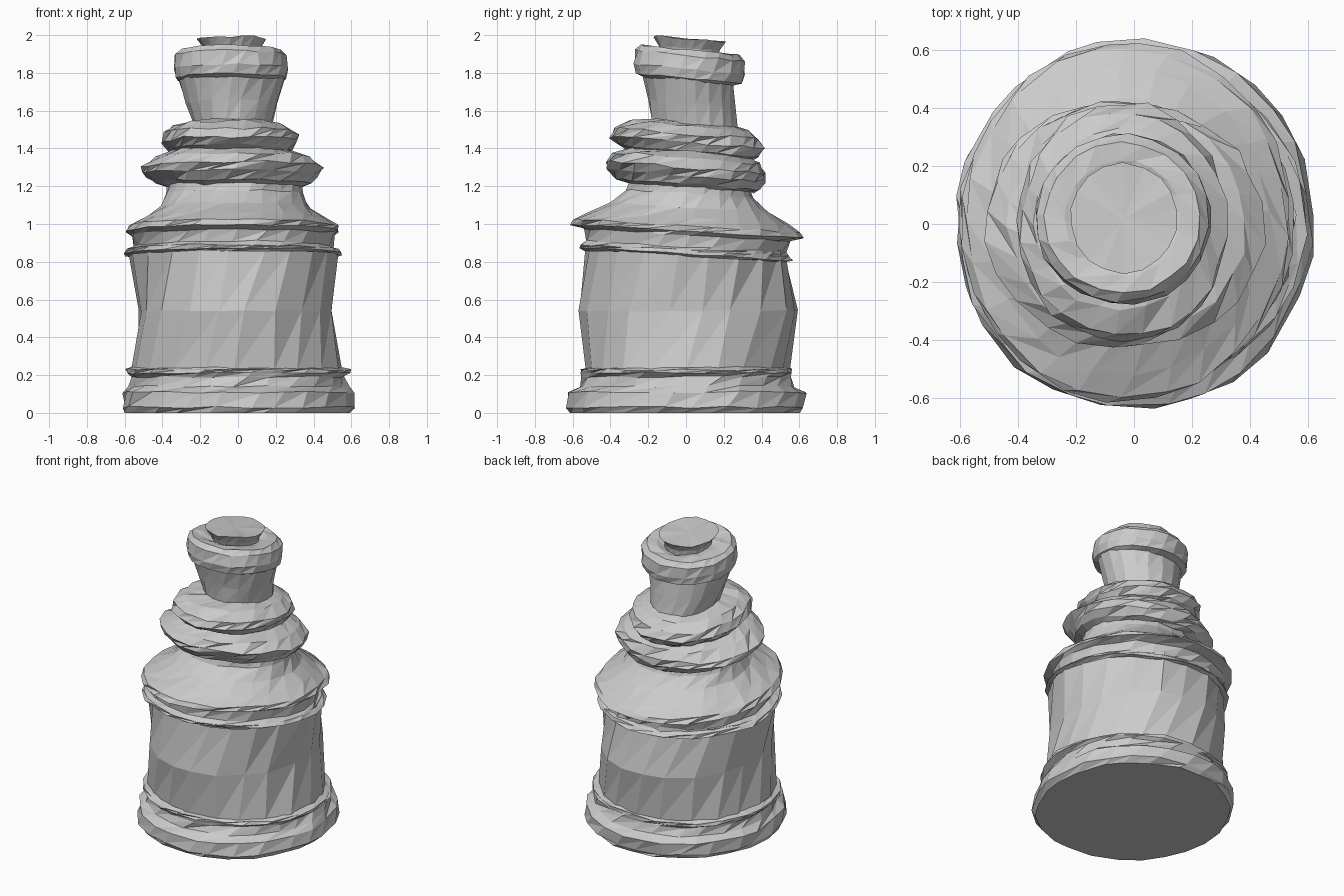
import bpy
import bmesh
import random
from math import sin, cos, tau

random.seed(4)

default_cube = bpy.data.objects.get("Cube")
if default_cube:
    bpy.data.objects.remove(default_cube, do_unlink=True)

# The one plain stone colour
stone = bpy.data.materials.new("stone grey")
stone.use_nodes = True
colour = (0.6, 0.6, 0.6, 1)
stone.diffuse_color = colour
stone.node_tree.nodes["Principled BSDF"].inputs["Base Color"].default_value = colour


def lathe(name, rings, tilt=0, sides=24, rough=0.012, twist=0.08, bottom=False, top=False):
    """Loft a hand-carved part through rings of (height, left, right, front, back)."""
    bm = bmesh.new()
    loops = []
    for level, (height, left, right, front, back) in enumerate(rings):
        centre_x, centre_y = (left + right) / 2, (front + back) / 2
        radius_x, radius_y = (right - left) / 2, (back - front) / 2
        loop = []
        for side in range(sides):
            angle = tau * side / sides + twist * level + random.uniform(-0.05, 0.05)
            wobble = 1 + random.uniform(-rough, rough) * 1.5
            offset_y = radius_y * wobble * sin(angle)
            lift = tilt * offset_y + random.uniform(-rough, rough) * 0.5
            if bottom and level == 0:
                lift = 0
            loop.append(bm.verts.new((centre_x + radius_x * wobble * cos(angle),
                                      centre_y + offset_y, height + lift)))
        loops.append(loop)

    # Slanted triangles give the chiselled facets
    for lower, upper in zip(loops, loops[1:]):
        for side in range(sides):
            after = (side + 1) % sides
            bm.faces.new((lower[side], lower[after], upper[after]))
            bm.faces.new((lower[side], upper[after], upper[side]))

    # Fans close the visible ends
    for wanted, loop in ((bottom, loops[0]), (top, loops[-1])):
        if wanted:
            middle = bm.verts.new(sum((v.co for v in loop), loop[0].co * 0) / sides)
            for side in range(sides):
                bm.faces.new((middle, loop[side], loop[(side + 1) % sides]))

    bmesh.ops.recalc_face_normals(bm, faces=bm.faces)
    mesh = bpy.data.meshes.new(name)
    bm.to_mesh(mesh)
    bm.free()
    mesh.materials.append(stone)
    part = bpy.data.objects.new(name, mesh)
    bpy.context.collection.objects.link(part)
    return part


# Foot: thick plinth, small cove and a thin bead
lathe("foot", [
    (0, -.60, .60, -.62, .61),
    (.03, -.62, .62, -.64, .63),
    (.11, -.61, .61, -.63, .63),
    (.14, -.57, .58, -.57, .58),
    (.19, -.57, .57, -.55, .56),
    (.21, -.60, .59, -.56, .57),
    (.23, -.60, .59, -.56, .57),
    (.24, -.56, .55, -.53, .53),
], bottom=True)

# Barrel: narrow waist across, swelling front to back
lathe("barrel", [
    (.22, -.57, .56, -.53, .54),
    (.54, -.53, .50, -.58, .59),
    (.86, -.58, .53, -.54, .53),
], sides=20, twist=0.13)

# Shoulder: thin bead, cove, tilted rim and a slope up to the throat
lathe("shoulder", [
    (.83, -.57, .53, -.53, .53),
    (.84, -.61, .55, -.56, .56),
    (.86, -.60, .54, -.56, .55),
    (.88, -.55, .50, -.53, .53),
    (.94, -.57, .51, -.54, .55),
    (.96, -.60, .54, -.61, .63),
    (.99, -.58, .53, -.60, .61),
    (1.03, -.50, .46, -.52, .54),
    (1.09, -.41, .38, -.41, .44),
    (1.16, -.38, .34, -.32, .36),
    (1.23, -.37, .34, -.30, .33),
], tilt=-0.06)

# Lower ring: thick, uneven collar roll
lathe("lower_ring", [
    (1.19, -.34, .32, -.30, .36),
    (1.21, -.43, .38, -.37, .40),
    (1.26, -.51, .43, -.41, .42),
    (1.30, -.51, .45, -.43, .42),
    (1.35, -.43, .39, -.39, .39),
    (1.38, -.36, .29, -.31, .33),
    (1.41, -.32, .25, -.28, .31),
], tilt=-0.08, rough=0.02, twist=0.14)

# Upper ring: smaller roll set further back
lathe("upper_ring", [
    (1.36, -.32, .25, -.30, .34),
    (1.39, -.37, .29, -.37, .39),
    (1.43, -.40, .32, -.41, .42),
    (1.48, -.39, .32, -.39, .39),
    (1.52, -.34, .25, -.30, .33),
    (1.54, -.22, .16, -.16, .22),
], tilt=-0.08, rough=0.02, twist=0.14)

# Neck: faceted cone widening upward
lathe("neck", [
    (1.51, -.23, .18, -.18, .28),
    (1.64, -.28, .21, -.20, .26),
    (1.78, -.32, .25, -.23, .25),
], tilt=-0.08, sides=18)

# Lip: flat-sided band with a recessed top
lathe("lip", [
    (1.75, -.29, .22, -.21, .23),
    (1.77, -.33, .26, -.27, .30),
    (1.82, -.34, .27, -.28, .31),
    (1.89, -.34, .26, -.27, .31),
    (1.92, -.31, .23, -.24, .28),
    (1.92, -.24, .16, -.18, .22),
    (1.90, -.16, .10, -.12, .17),
], tilt=-0.1, sides=20)

# Stopper: short plug flaring to a flat, tilted top
lathe("stopper", [
    (1.87, -.17, .11, -.12, .17),
    (1.93, -.18, .12, -.14, .18),
    (1.98, -.22, .15, -.17, .21),
], tilt=-0.08, sides=18, top=True)
